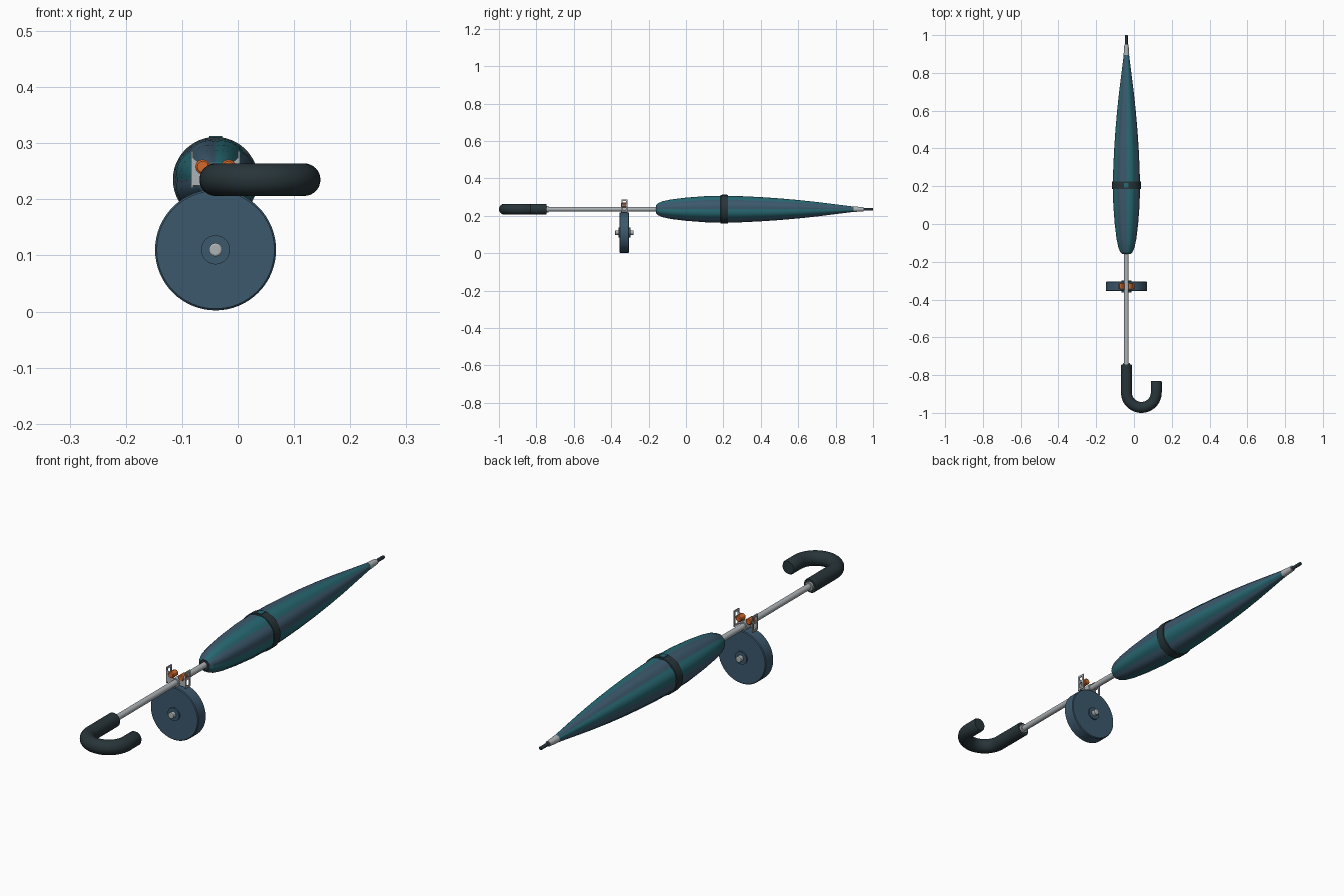
import bpy, bmesh, math
from mathutils import Vector

if "Cube" in bpy.data.objects:
    bpy.data.objects.remove(bpy.data.objects["Cube"])

AX, AZ = -0.04, 0.235          # long axis of the umbrella
WY, WZ = -0.33, 0.11           # wheel centre


def mat(name, col):
    m = bpy.data.materials.new(name)
    m.diffuse_color = (*col, 1)
    m.use_nodes = True
    m.node_tree.nodes["Principled BSDF"].inputs["Base Color"].default_value = m.diffuse_color
    return m


TEAL = mat("teal cloth", (0.021, 0.14, 0.17))
SLATE = mat("slate blue", (0.045, 0.098, 0.15))
DARK = mat("charcoal", (0.021, 0.035, 0.041))
METAL = mat("light metal", (0.42, 0.45, 0.47))
ORANGE = mat("orange", (0.65, 0.14, 0.025))


def make(name, verts, faces, mats, angle=30):
    me = bpy.data.meshes.new(name)
    me.from_pydata(verts, [], faces)
    bm = bmesh.new()
    bm.from_mesh(me)
    bmesh.ops.recalc_face_normals(bm, faces=bm.faces)
    bm.to_mesh(me)
    bm.free()
    ob = bpy.data.objects.new(name, me)
    bpy.context.collection.objects.link(ob)
    for m in mats:
        me.materials.append(m)
    bpy.ops.object.select_all(action='DESELECT')
    ob.select_set(True)
    bpy.context.view_layer.objects.active = ob
    bpy.ops.object.shade_smooth_by_angle(angle=math.radians(angle))
    return ob


def loft(name, rings, mats, angle=30):
    """Skin a list of equal-sized rings and cap both ends."""
    n = len(rings[0])
    verts = [v for r in rings for v in r]
    faces = [(i * n + j, i * n + (j + 1) % n, (i + 1) * n + (j + 1) % n, (i + 1) * n + j)
             for i in range(len(rings) - 1) for j in range(n)]
    last = (len(rings) - 1) * n
    faces += [tuple(range(n)), tuple(range(last, last + n))]
    return make(name, verts, faces, mats, angle)


def lathe(name, profile, m, x=AX, z=AZ, n=32):
    """Turn (y, radius) pairs around a line parallel to y."""
    rings = [[(x + r * math.cos(2 * math.pi * j / n), y, z + r * math.sin(2 * math.pi * j / n))
              for j in range(n)] for y, r in profile]
    return loft(name, rings, [m])


def box(name, x0, x1, y0, y1, z0, z1, m):
    return loft(name, [[(x0, y, z0), (x1, y, z0), (x1, y, z1), (x0, y, z1)] for y in (y0, y1)], [m])


# Folded canopy: eight softly bulging panels in two colours
PROFILE = [(-0.16, 0.022), (-0.15, 0.033), (-0.125, 0.044), (-0.08, 0.054), (0.0, 0.064),
           (0.1, 0.072), (0.2, 0.0745), (0.3, 0.072), (0.4, 0.067), (0.5, 0.060),
           (0.6, 0.051), (0.7, 0.040), (0.8, 0.027), (0.9, 0.014)]
SEG, PANELS = 6, 8
N = SEG * PANELS


def ring(y, r, depth=0.05):
    pts = []
    for j in range(N):
        a = 2 * math.pi * j / N
        rr = r * (1 - depth * (1 - math.sin(math.pi * (j % SEG) / SEG)))
        pts.append((AX + rr * math.cos(a), y, AZ + rr * math.sin(a)))
    return pts


canopy = loft("canopy", [ring(y, r) for y, r in PROFILE], [SLATE, TEAL, DARK], 18)
for p in canopy.data.polygons:
    if abs(p.normal.y) > 0.99:
        p.material_index = 2
    else:
        a = math.atan2(p.center.z - AZ, p.center.x - AX) % (2 * math.pi)
        p.material_index = int(a / (2 * math.pi) * PANELS) % 2

# Closing strap and its clasp
lathe("strap", [(0.185, 0.074), (0.186, 0.0762), (0.224, 0.0762), (0.225, 0.074)], DARK, n=48)
box("strap_clasp", AX - 0.012, AX + 0.012, 0.192, 0.218, AZ + 0.07, AZ + 0.078, TEAL)

# Shaft, collar, ferrule and tip
lathe("shaft", [(-0.76, 0.012), (-0.14, 0.012)], METAL)
lathe("handle_collar", [(-0.75, 0.018), (-0.736, 0.018)], METAL)
lathe("ferrule", [(0.895, 0.015), (0.95, 0.011)], METAL)
lathe("tip", [(0.94, 0.007), (0.998, 0.007), (1.0, 0.006)], DARK)

# Hooked handle swept along a J path lying flat
R, T, CX, CY = 0.079, 0.029, AX + 0.079, -0.892
path = [((AX, -0.745), 0.0, 0.93), ((AX, -0.748), 0.0, 1.0)]
path += [((CX - R * math.cos(a), CY - R * math.sin(a)), a, 1.0)
         for a in (math.pi * i / 24 for i in range(25))]
path += [((CX + R, -0.836), math.pi, 1.0), ((CX + R, -0.83), math.pi, 0.88)]
rings = []
for (px, py), a, s in path:
    out = Vector((-math.cos(a), -math.sin(a), 0))
    c = Vector((px, py, AZ))
    rings.append([tuple(c + s * T * (out * math.cos(t) + Vector((0, 0, 1)) * math.sin(t)))
                  for t in (2 * math.pi * k / 32 for k in range(32))])
loft("handle", rings, [DARK])

# Wheel with hub and axle
lathe("wheel", [(WY - 0.026, 0.105), (WY - 0.023, 0.108), (WY + 0.023, 0.108),
                (WY + 0.026, 0.105)], SLATE, z=WZ, n=64)
lathe("hub", [(WY - 0.032, 0.026), (WY + 0.032, 0.026)], SLATE, z=WZ)
lathe("axle", [(WY - 0.05, 0.009), (WY - 0.048, 0.012), (WY + 0.048, 0.012),
               (WY + 0.05, 0.009)], METAL, z=WZ, n=16)

# Clamp bracket: slotted fins, gussets and orange bolts on both sides of the shaft
lathe("clamp_ring", [(WY - 0.018, 0.017), (WY + 0.018, 0.017)], METAL)
for side, label in ((-1, "left"), (1, "right")):
    def sx(d):
        return AX + side * d
    for k, y in enumerate((WY - 0.016, WY + 0.009)):
        box(f"{label}_fin_post_{k}", sx(0.040), sx(0.044), y, y + 0.007, 0.22, 0.285, METAL)
    for k, z in enumerate((0.22, 0.252, 0.278)):
        box(f"{label}_fin_bar_{k}", sx(0.040), sx(0.044), WY - 0.016, WY + 0.016,
            z, z + 0.008, METAL)
    loft(f"{label}_gusset", [[(sx(0.044), y, 0.277), (sx(0.044), y, 0.225),
                              (sx(0.010), y, 0.225), (sx(0.014), y, 0.252)]
                             for y in (WY - 0.014, WY - 0.010)], [METAL])
    lathe(f"{label}_bolt", [(WY - 0.017, 0.010), (WY - 0.014, 0.013), (WY + 0.014, 0.013),
                            (WY + 0.017, 0.010)], ORANGE, x=sx(0.023), z=0.258, n=12)
